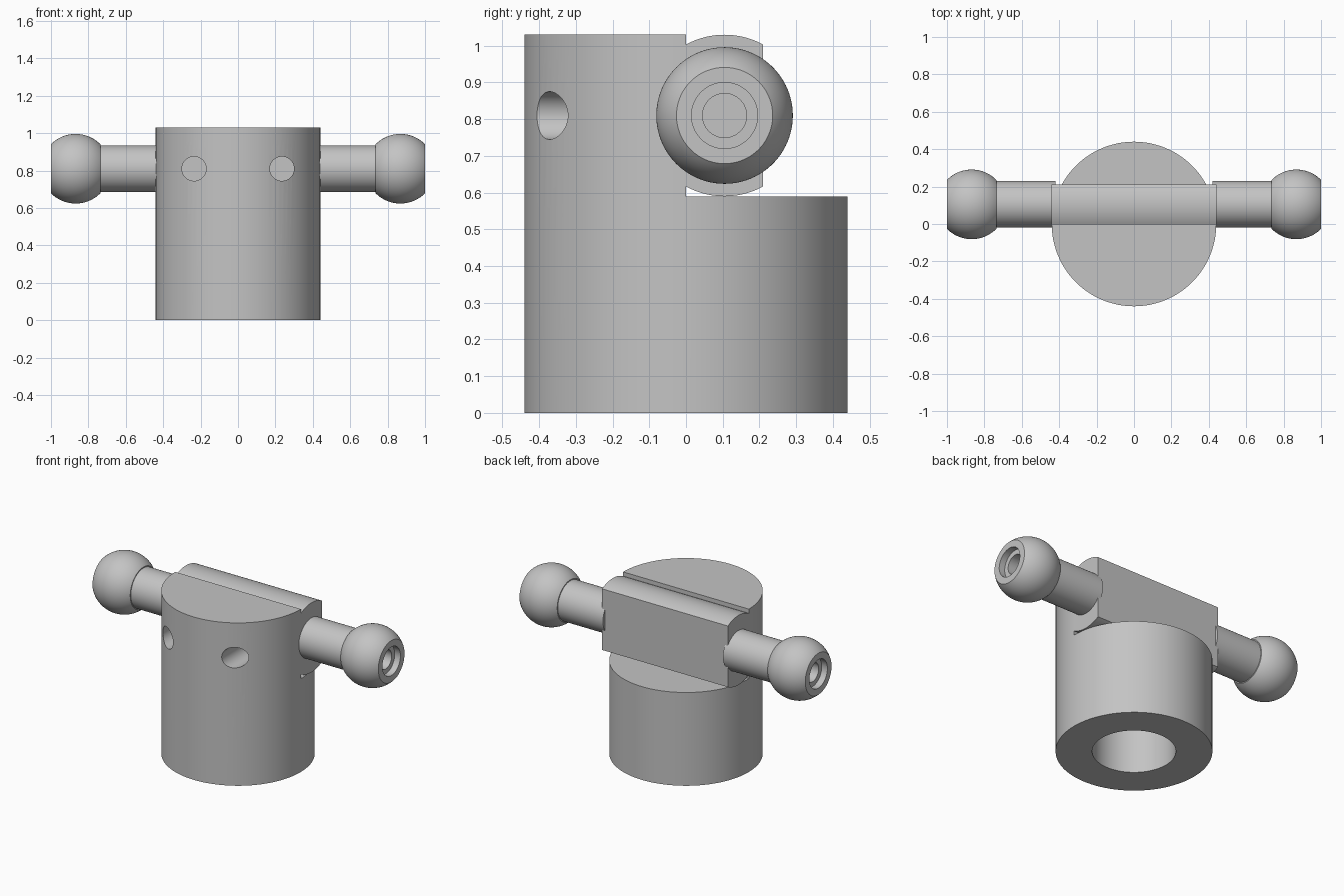
import bpy, bmesh, math

cube = bpy.data.objects.get("Cube")
if cube:
    bpy.data.objects.remove(cube, do_unlink=True)

R = 0.44                # body radius
TOP = 1.03              # body height
STEP = 0.59             # height of the rear ledge
AY, AZ = 0.105, 0.81    # cross bar axis
SEG = 96

grey = bpy.data.materials.new("plain grey")
grey.use_nodes = True
colour = (0.55, 0.55, 0.55, 1)
grey.diffuse_color = colour
grey.node_tree.nodes["Principled BSDF"].inputs["Base Color"].default_value = colour


def make_object(name, bm):
    bmesh.ops.recalc_face_normals(bm, faces=bm.faces)
    mesh = bpy.data.meshes.new(name)
    bm.to_mesh(mesh)
    bm.free()
    obj = bpy.data.objects.new(name, mesh)
    mesh.materials.append(grey)
    bpy.context.collection.objects.link(obj)
    return obj


def activate(obj):
    bpy.ops.object.select_all(action='DESELECT')
    obj.select_set(True)
    bpy.context.view_layer.objects.active = obj


def smooth(obj):
    activate(obj)
    bpy.ops.object.shade_smooth_by_angle(angle=math.radians(30))


def cylinder(name, radius, depth, location, rotation=(0, 0, 0)):
    bpy.ops.mesh.primitive_cylinder_add(vertices=SEG, radius=radius, depth=depth,
                                        location=location, rotation=rotation)
    obj = bpy.context.object
    obj.name = name
    obj.data.materials.append(grey)
    return obj


def cut(target, cutter):
    cutter.hide_render = True
    mod = target.modifiers.new("cut", 'BOOLEAN')
    mod.object = cutter
    mod.solver = 'EXACT'
    activate(target)
    bpy.ops.object.modifier_apply(modifier=mod.name)
    bpy.data.objects.remove(cutter, do_unlink=True)


def lathe_x(name, profile, side):
    """Revolve (x, radius) points about the cross bar axis."""
    bm = bmesh.new()
    rings = []
    for x, r in profile:
        rings.append([bm.verts.new((side * x,
                                    AY + r * math.cos(math.tau * i / SEG),
                                    AZ + r * math.sin(math.tau * i / SEG)))
                      for i in range(SEG)])
    for a, b in zip(rings, rings[1:]):
        for i in range(SEG):
            j = (i + 1) % SEG
            bm.faces.new((a[i], a[j], b[j], b[i]))
    bm.faces.new(rings[0])
    bm.faces.new(rings[-1])
    return make_object(name, bm)


# Round body with the upper rear half removed
body = cylinder("body", R, TOP, (0, 0, TOP / 2))
bpy.ops.mesh.primitive_cube_add(size=1, location=(0, 0.5, STEP + 0.5))
rear_cutter = bpy.context.object
rear_cutter.scale = (2, 1, 1)
cut(body, rear_cutter)

# Blind bore in the underside
cut(body, cylinder("bore_cutter", 0.235, 1, (0, 0, 0)))

# Two screw holes from the front to the clamp block
for x in (-0.235, 0.235):
    cut(body, cylinder("screw_cutter", 0.065, 0.8, (x, -0.3, AZ), (math.pi / 2, 0, 0)))
smooth(body)

# Clamp block: flat front and back, rounded top and bottom
BR = 0.22
half = math.asin(AY / BR)
angles = [-half + 2 * half * i / 24 for i in range(25)]
outline = [(AY + BR * math.sin(a), AZ + BR * math.cos(a)) for a in angles]
outline += [(y, 2 * AZ - z) for y, z in reversed(outline)]
bm = bmesh.new()
face = bm.faces.new([bm.verts.new((-R, y, z)) for y, z in outline])
extruded = bmesh.ops.extrude_face_region(bm, geom=[face])
moved = [g for g in extruded["geom"] if isinstance(g, bmesh.types.BMVert)]
bmesh.ops.translate(bm, vec=(2 * R, 0, 0), verts=moved)
smooth(make_object("clamp_block", bm))

# Rods with truncated ball ends and stepped holes
BALL, CX, CUT = 0.186, 0.868, 0.132
arc = math.acos(CUT / BALL)
sweep = [math.pi - arc - (math.pi - 2 * arc) * i / 32 for i in range(33)]
profile = [(R - 0.02, 0.125), (CX - CUT, 0.125)]
profile += [(CX + BALL * math.cos(a), BALL * math.sin(a)) for a in sweep]
profile += [(1.0, 0.09), (0.96, 0.09), (0.96, 0.06), (0.7, 0.06)]
for label, side in (("left", 1), ("right", -1)):
    smooth(lathe_x(label + "_ball_rod", profile, side))
